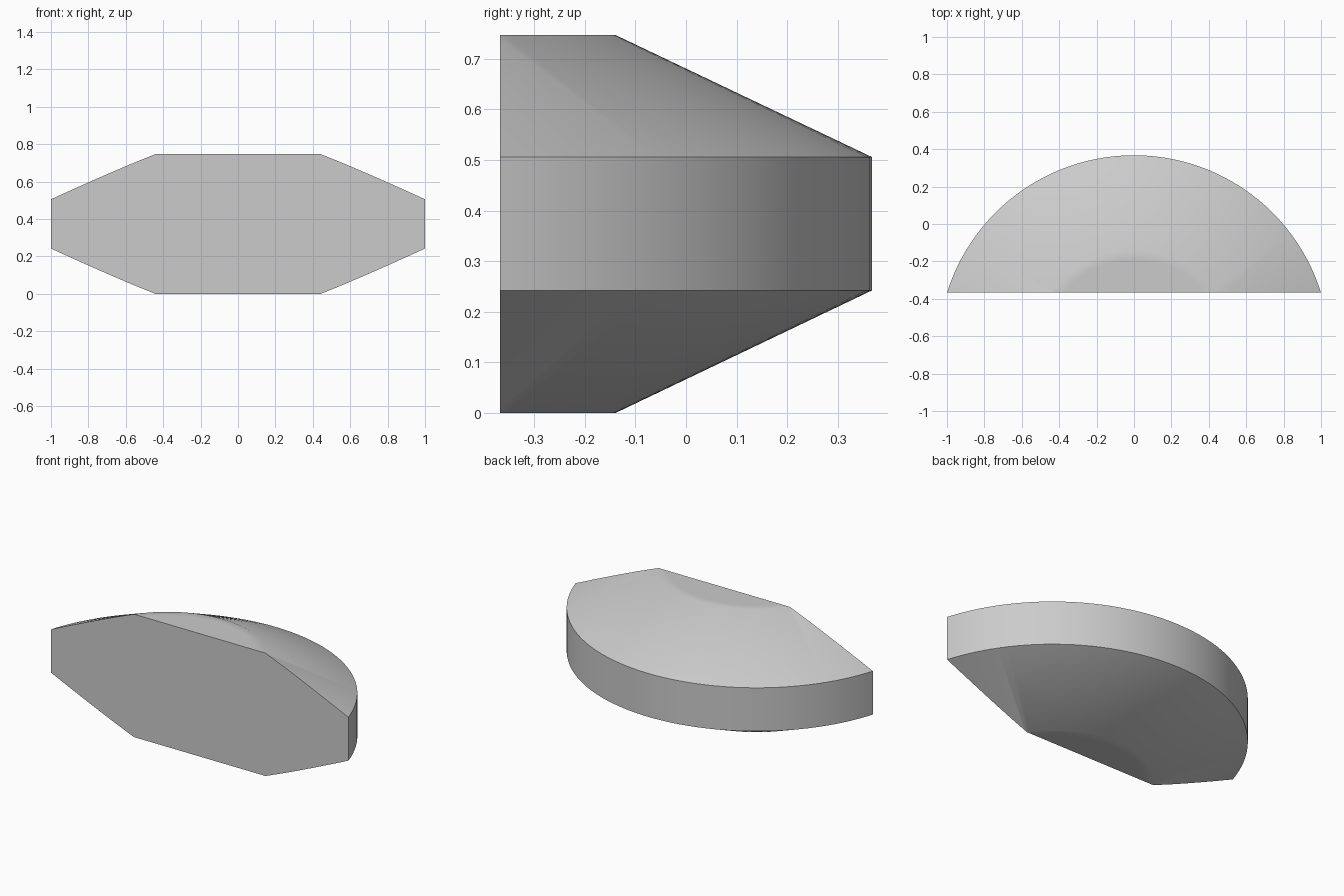
import bpy, bmesh, math
from mathutils import Matrix, Vector

cube = bpy.data.objects.get("Cube")
if cube:
    bpy.data.objects.remove(cube, do_unlink=True)

HEIGHT = 0.747
RIM_LOW, RIM_HIGH = 0.242, 0.506
RIM_R, CAP_R = 1.0475, 0.541
FRONT_Y = -0.3675
AXIS = Vector((0, -0.68, 0))
STEPS = 128

# Plain grey material
grey = bpy.data.materials.new("plain grey")
grey.use_nodes = True
colour = (0.6, 0.6, 0.6, 1)
grey.diffuse_color = colour
grey.node_tree.nodes["Principled BSDF"].inputs["Base Color"].default_value = colour

# Half section of the bevelled disc, from bottom centre to top centre
profile = [(0, 0), (CAP_R - 0.05, 0), (CAP_R, 0), (RIM_R, RIM_LOW),
           (RIM_R, RIM_HIGH), (CAP_R, HEIGHT), (CAP_R - 0.05, HEIGHT), (0, HEIGHT)]
bm = bmesh.new()
verts = [bm.verts.new(AXIS + Vector((0, r, z))) for r, z in profile]
edges = [bm.edges.new(pair) for pair in zip(verts, verts[1:])]
bmesh.ops.spin(bm, geom=verts + edges, cent=AXIS, axis=(0, 0, 1),
               angle=math.tau, steps=STEPS, use_duplicate=False)
bmesh.ops.remove_doubles(bm, verts=bm.verts[:], dist=0.0005)

# Slice off the front and close it with one flat face
cut = bmesh.ops.bisect_plane(bm, geom=bm.verts[:] + bm.edges[:] + bm.faces[:],
                             plane_co=(0, FRONT_Y, 0), plane_no=(0, -1, 0),
                             clear_outer=True)
rim = [e for e in cut["geom_cut"] if isinstance(e, bmesh.types.BMEdge)]
bmesh.ops.contextual_create(bm, geom=rim)
bmesh.ops.recalc_face_normals(bm, faces=bm.faces[:])

mesh = bpy.data.meshes.new("bevelled_disc_segment")
bm.to_mesh(mesh)
bm.free()
mesh.materials.append(grey)
segment = bpy.data.objects.new("bevelled_disc_segment", mesh)
bpy.context.collection.objects.link(segment)

# Smooth the curved surfaces, keep the rim and front edges sharp
bpy.ops.object.select_all(action='DESELECT')
segment.select_set(True)
bpy.context.view_layer.objects.active = segment
bpy.ops.object.shade_smooth_by_angle(angle=math.radians(30))
